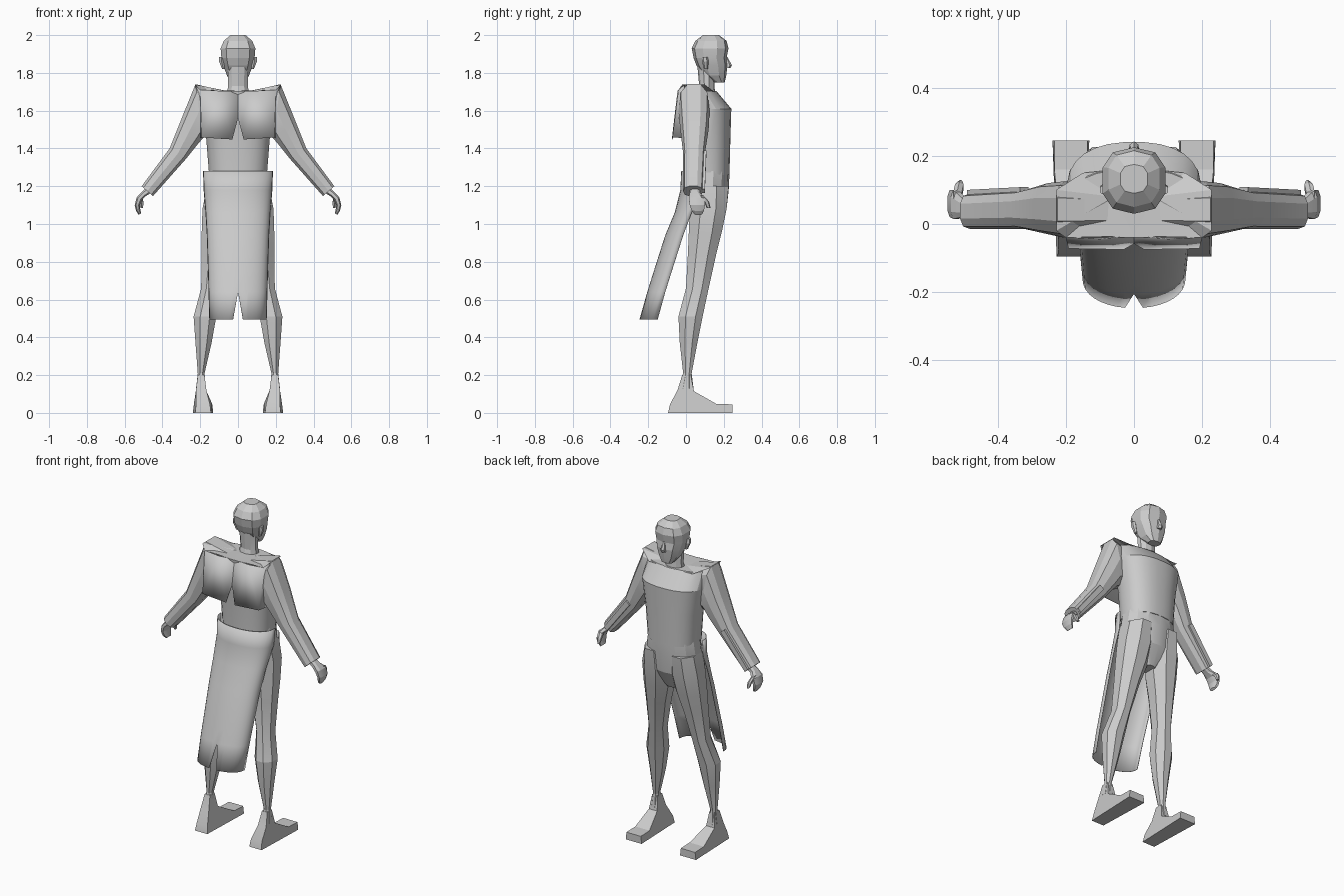
import bpy, bmesh, math
from mathutils import Vector

if "Cube" in bpy.data.objects:
    bpy.data.objects.remove(bpy.data.objects["Cube"])

grey = bpy.data.materials.new("plain grey")
grey.diffuse_color = (0.6, 0.6, 0.6, 1)
grey.use_nodes = True
grey.node_tree.nodes["Principled BSDF"].inputs["Base Color"].default_value = grey.diffuse_color


def finish(name, bm, angle=20, mirror=False, closed=True):
    if closed:
        bmesh.ops.recalc_face_normals(bm, faces=bm.faces[:])
    me = bpy.data.meshes.new(name)
    bm.to_mesh(me)
    bm.free()
    me.materials.append(grey)
    ob = bpy.data.objects.new(name, me)
    bpy.context.collection.objects.link(ob)
    if mirror:
        m = ob.modifiers.new("mirror", 'MIRROR')
        m.use_mirror_merge = False
    bpy.context.view_layer.objects.active = ob
    ob.select_set(True)
    bpy.ops.object.shade_smooth_by_angle(angle=math.radians(angle))
    ob.select_set(False)
    return ob


def skin(name, rings, **kw):
    """Join equal point rings into a capped tube."""
    bm = bmesh.new()
    rows = [[bm.verts.new(p) for p in r] for r in rings]
    n = len(rows[0])
    for a, b in zip(rows, rows[1:]):
        for i in range(n):
            bm.faces.new((a[i], a[(i + 1) % n], b[(i + 1) % n], b[i]))
    bm.faces.new(rows[0][::-1])
    bm.faces.new(rows[-1])
    return finish(name, bm, **kw)


def unit_ring(n, power):
    """Rounded outline inside the -1..1 square."""
    pts = []
    for i in range(n):
        t = 2 * math.pi * (i + 0.5) / n
        c, s = math.cos(t), math.sin(t)
        pts.append((math.copysign(abs(c) ** power, c), math.copysign(abs(s) ** power, s)))
    k = max(p[0] for p in pts)
    m = max(p[1] for p in pts)
    return [(a / k, b / m) for a, b in pts]


def column(name, rows, n=8, power=1.0, **kw):
    """Rows are z, x0, x1, y0, y1."""
    u = unit_ring(n, power)
    return skin(name, [[((x0 + x1) / 2 + (x1 - x0) / 2 * a, (y0 + y1) / 2 + (y1 - y0) / 2 * b, z)
                        for a, b in u] for z, x0, x1, y0, y1 in rows], **kw)


def limb(name, rows, n=8, power=0.75, **kw):
    """Rows are outer x, z, inner x, z and y0, y1."""
    u = unit_ring(n, power)
    rings = []
    for xo, zo, xi, zi, y0, y1 in rows:
        rings.append([((xo + xi) / 2 + (xo - xi) / 2 * a, (y0 + y1) / 2 + (y1 - y0) / 2 * b,
                       (zo + zi) / 2 + (zo - zi) / 2 * a) for a, b in u])
    return skin(name, rings, mirror=True, **kw)


# Head, face and neck
column("head", [(1.75, -.035, .035, .15, .205), (1.785, -.058, .058, .09, .213),
                (1.84, -.078, .078, .055, .22), (1.88, -.088, .088, .04, .215),
                (1.93, -.092, .092, .03, .225), (1.97, -.075, .075, .05, .215),
                (2.0, -.04, .04, .09, .175)], n=10, power=.8, angle=10)
column("neck", [(1.66, -.065, .065, .05, .16), (1.73, -.052, .052, .07, .15),
                (1.84, -.055, .055, .06, .15)], n=10)
column("nose", [(1.825, -.014, .014, .19, .235), (1.84, -.013, .013, .2, .243),
                (1.885, -.006, .006, .2, .219)], n=6)
column("ear", [(1.82, .07, .084, .095, .115), (1.86, .075, .1, .085, .12),
               (1.885, .075, .1, .085, .115)], n=6, mirror=True)

# Torso with sloped collar band
column("torso", [(1.26, -.153, .153, -.01, .23), (1.45, -.168, .168, -.015, .235),
                 (1.61, -.195, .195, -.03, .24), (1.705, -.19, .19, -.04, .16)],
       n=28, power=.85)

# Sleeves, forearm strips and hands
limb("sleeve", [(.05, 1.7, .1, 1.5, -.03, .11), (.225, 1.74, .185, 1.455, -.04, .125),
                (.29, 1.58, .215, 1.42, -.03, .12), (.362, 1.4, .275, 1.345, -.015, .1),
                (.51, 1.2, .45, 1.148, -.015, .09)], n=10)
limb("forearm_strip", [(.335, 1.39, .31, 1.37, .085, .108),
                       (.49, 1.185, .47, 1.165, .08, .1)], n=4)
limb("hand", [(.475, 1.2, .45, 1.17, .025, .07), (.51, 1.17, .485, 1.15, .02, .075),
              (.537, 1.14, .508, 1.13, .015, .1), (.547, 1.1, .52, 1.1, .02, .1),
              (.54, 1.07, .517, 1.075, .03, .095), (.525, 1.048, .513, 1.058, .045, .085)], n=8)
limb("thumb", [(.53, 1.15, .505, 1.135, .07, .1), (.525, 1.12, .5, 1.115, .095, .122),
               (.515, 1.085, .503, 1.085, .11, .13)], n=6)

# Pelvis and legs
column("pelvis", [(1.28, -.153, .153, 0, .23), (1.2, -.165, .165, 0, .228),
                  (1.08, -.14, .14, .03, .215), (.97, -.04, .04, .07, .16)], n=14, power=.9)
column("leg", [(1.2, .02, .165, .01, .226), (1.08, .005, .188, .02, .215),
               (.96, .025, .192, .015, .19), (.84, .06, .192, .01, .16),
               (.66, .1, .195, 0, .12), (.51, .115, .235, -.04, .088),
               (.37, .14, .225, -.033, .06), (.21, .177, .213, -.015, .03),
               (.13, .17, .222, -.04, .04)], n=8, mirror=True, angle=15)

# Feet: ankle wedge turned slightly outward, drawn as a side profile
profile = [(-.095, 0), (-.085, .045), (-.045, .12), (-.02, .2), (.025, .2),
           (.042, .115), (.16, .048), (.245, .045), (.245, 0)]


def foot_side(sign):
    pts = []
    for y, z in profile:
        half = .018 + .024 * (1 - min(z / .2, 1)) + (.012 if y > .15 else 0)
        pts.append((.195 - .01 * (z < .1) + sign * half, y, z))
    return pts


skin("foot", [foot_side(-1), foot_side(1)], mirror=True)

# Long coat tail: curved sheet that sweeps backward, split at the hem
bm = bmesh.new()
tail = [(1.28, -.025, .1, .185), (1.18, -.03, .09, .182), (1.06, -.06, .03, .172),
        (.94, -.11, -.015, .165), (.72, -.18, -.085, .158), (.64, -.205, -.11, .156),
        (.495, -.247, -.15, .152)]
angles = [-90 + 10 * i for i in range(9)] + [0] + [10 * i for i in range(1, 10)]
rows = []
for z, back, edge, w in tail:
    row = []
    for d in angles:
        t = math.radians(d)
        row.append(bm.verts.new((w * math.sin(t), edge + (back - edge) * math.cos(t) ** .8
                                 if abs(d) < 90 else edge, z)))
    rows.append(row)
for a, b in zip(rows, rows[1:]):
    for i in range(len(angles) - 1):
        q = [a[i], a[i + 1], b[i + 1], b[i]]
        if b is rows[-1] and 9 in (i, i + 1):
            q.remove(b[9])
        bm.faces.new(q[::-1])
bm.verts.remove(rows[-1][9])
bmesh.ops.recalc_face_normals(bm, faces=bm.faces[:])
ob = finish("coat_tail", bm, closed=False)
ob.modifiers.new("thickness", 'SOLIDIFY').thickness = .004

# Short notched cape on the upper back
bm = bmesh.new()
top = [(0, -.035, 1.705), (.1, -.045, 1.705), (.2, -.04, 1.71)]
low = [(0, -.058, 1.56), (.03, -.075, 1.448), (.192, -.072, 1.458)]
t = [bm.verts.new(p) for p in top]
b = [bm.verts.new(p) for p in low]
for i in range(2):
    bm.faces.new((t[i], b[i], b[i + 1], t[i + 1]))
# side return toward the sleeve
s = [bm.verts.new((.225, -.01, 1.735)), bm.verts.new((.2, 0, 1.455))]
bm.faces.new((t[2], b[2], s[1], s[0]))
ob = finish("back_cape", bm, mirror=True, closed=False)
ob.modifiers.new("thickness", 'SOLIDIFY').thickness = .004

# Shoulder yoke: flat top from the neck out to the raised shoulder points
bm = bmesh.new()
pts = [(0, -.035, 1.705), (.2, -.04, 1.71), (.228, -.02, 1.738), (.228, .1, 1.738),
       (.15, .15, 1.7), (0, .165, 1.705)]
v = [bm.verts.new(p) for p in pts]
c = bm.verts.new((.06, .08, 1.705))
for i in range(5):
    bm.faces.new((v[i], v[i + 1], c))
bm.faces.new((v[5], v[0], c))
finish("shoulder_yoke", bm, mirror=True, closed=False)
